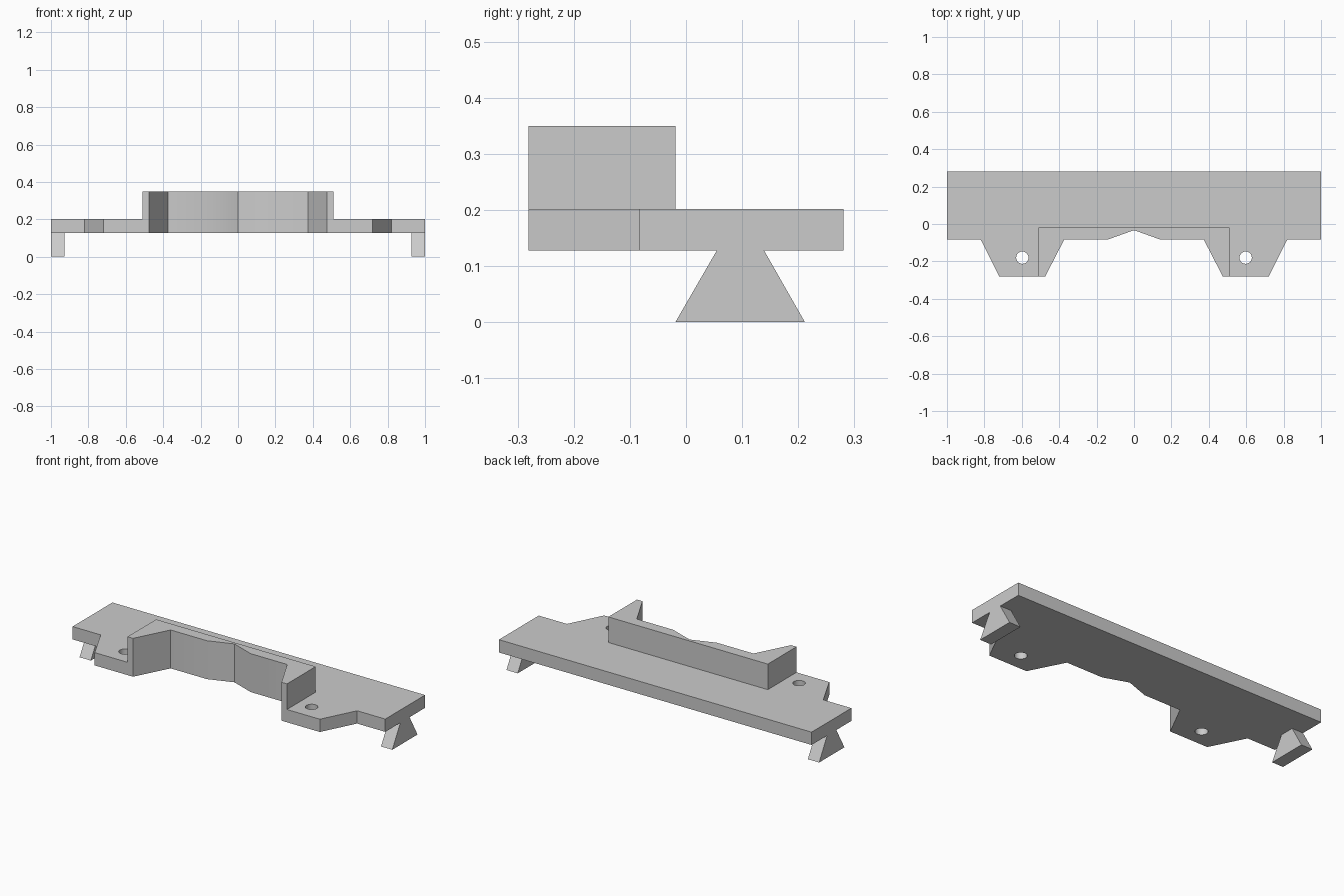
import bpy
import bmesh
from math import radians

cube = bpy.data.objects.get("Cube")
if cube:
    bpy.data.objects.remove(cube, do_unlink=True)

BASE, DECK, TOP = 0.128, 0.202, 0.35
WALL_X, WALL_BACK, FRONT = 0.51, -0.019, -0.281

grey = bpy.data.materials.new("plain grey")
grey.use_nodes = True
grey.diffuse_color = (0.6, 0.6, 0.6, 1)
grey.node_tree.nodes["Principled BSDF"].inputs["Base Color"].default_value = (0.6, 0.6, 0.6, 1)


def make_object(name, bm):
    bmesh.ops.recalc_face_normals(bm, faces=bm.faces)
    mesh = bpy.data.meshes.new(name)
    bm.to_mesh(mesh)
    bm.free()
    obj = bpy.data.objects.new(name, mesh)
    bpy.context.collection.objects.link(obj)
    mesh.materials.append(grey)
    return obj


def extrude(bm, faces, vector):
    geom = bmesh.ops.extrude_face_region(bm, geom=faces, use_keep_orig=False)["geom"]
    moved = [g for g in geom if isinstance(g, bmesh.types.BMVert)]
    bmesh.ops.translate(bm, verts=moved, vec=vector)
    return [g for g in geom if isinstance(g, bmesh.types.BMFace)]


def mirrored(half):
    return half + [(-x, y) for x, y in reversed(half) if x != 0]


# Deck plate with two front lugs; the raised wall shares its notched front edge
notch = [(WALL_X, FRONT), (0.475, FRONT), (0.373, -0.083), (0.14, -0.083), (0, -0.033)]
outer = [(1, 0.281), (1, -0.083), (0.82, -0.083), (0.72, FRONT), (WALL_X, FRONT)]
inner = [(WALL_X, FRONT), (WALL_X, WALL_BACK)]

bm = bmesh.new()
cache = {}


def vert(p):
    if p not in cache:
        cache[p] = bm.verts.new((*p, BASE))
    return cache[p]


back = [(-x, y) for x, y in reversed(outer)]
deck_loop = outer + inner[1:] + [(-WALL_X, WALL_BACK)] + back
wall_loop = mirrored(notch) + [(-WALL_X, WALL_BACK), (WALL_X, WALL_BACK)]
deck_face = bm.faces.new([vert(p) for p in deck_loop])
wall_face = bm.faces.new([vert(p) for p in wall_loop])
bottom = [bm.faces.new([bm.verts.new(v.co) for v in f.verts]) for f in (deck_face, wall_face)]
tops = extrude(bm, [deck_face, wall_face], (0, 0, DECK - BASE))
raised = min(tops, key=lambda f: f.calc_area())
extrude(bm, [raised], (0, 0, TOP - DECK))
bmesh.ops.remove_doubles(bm, verts=bm.verts, dist=0.0001)
bmesh.ops.recalc_face_normals(bm, faces=bm.faces)
bmesh.ops.dissolve_limit(bm, angle_limit=radians(1), verts=bm.verts, edges=bm.edges)
deck = make_object("deck_with_raised_wall", bm)

# Screw holes through the lugs
for side, x in (("left", 0.597), ("right", -0.597)):
    bm = bmesh.new()
    bmesh.ops.create_cone(bm, cap_ends=True, segments=32, radius1=0.033, radius2=0.033, depth=0.3)
    bmesh.ops.translate(bm, verts=bm.verts, vec=(x, -0.18, BASE))
    cutter = make_object(side + "_hole_cutter", bm)
    cutter.hide_render = True
    cutter.hide_set(True)
    cut = deck.modifiers.new(side + "_hole", "BOOLEAN")
    cut.operation = "DIFFERENCE"
    cut.solver = "EXACT"
    cut.object = cutter

# Apply the cuts, then drop the helpers
bpy.context.view_layer.update()
cut_mesh = bpy.data.meshes.new_from_object(deck.evaluated_get(bpy.context.evaluated_depsgraph_get()))
deck.modifiers.clear()
deck.data = cut_mesh
for side in ("left", "right"):
    bpy.data.objects.remove(bpy.data.objects[side + "_hole_cutter"], do_unlink=True)

# Flared dovetail feet under both ends
for side, x0, x1 in (("left", 0.928, 1), ("right", -1, -0.928)):
    bm = bmesh.new()
    profile = [(-0.019, 0), (0.212, 0), (0.139, BASE), (0.055, BASE)]
    face = bm.faces.new([bm.verts.new((x0, y, z)) for y, z in profile])
    back_face = bm.faces.new([bm.verts.new(v.co) for v in face.verts])
    extrude(bm, [face], (x1 - x0, 0, 0))
    bmesh.ops.remove_doubles(bm, verts=bm.verts, dist=0.0001)
    make_object(side + "_dovetail_foot", bm)

# Soften only the shallow bends of the notch
bpy.ops.object.select_all(action="DESELECT")
deck.select_set(True)
bpy.context.view_layer.objects.active = deck
bpy.ops.object.shade_smooth_by_angle(angle=radians(30))
